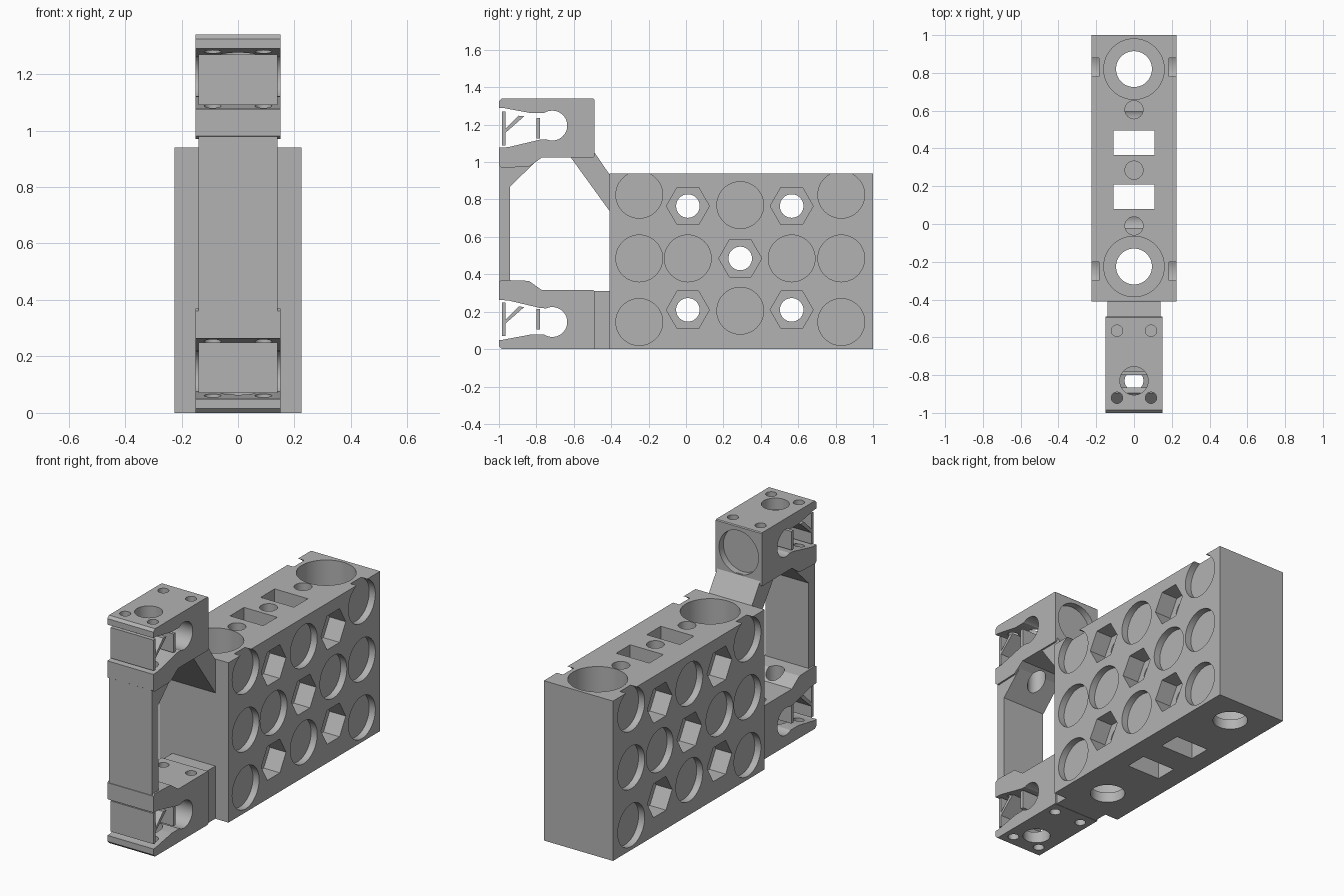
import bpy, bmesh, math

if "Cube" in bpy.data.objects:
    bpy.data.objects.remove(bpy.data.objects["Cube"], do_unlink=True)

grey = bpy.data.materials.new("plain grey")
grey.use_nodes = True
grey.diffuse_color = (0.45, 0.45, 0.45, 1)
grey.node_tree.nodes["Principled BSDF"].inputs["Base Color"].default_value = (0.45, 0.45, 0.45, 1)


def prism(name, pts, axis, a, b):
    """Extrude a flat profile along an axis from a to b."""
    place = {"x": lambda u, v, w: (w, u, v),
             "y": lambda u, v, w: (u, w, v),
             "z": lambda u, v, w: (u, v, w)}[axis]
    bm = bmesh.new()
    low = [bm.verts.new(place(u, v, a)) for u, v in pts]
    high = [bm.verts.new(place(u, v, b)) for u, v in pts]
    bm.faces.new(low)
    bm.faces.new(high)
    n = len(pts)
    for i in range(n):
        j = (i + 1) % n
        bm.faces.new((low[i], low[j], high[j], high[i]))
    bmesh.ops.recalc_face_normals(bm, faces=bm.faces)
    mesh = bpy.data.meshes.new(name)
    bm.to_mesh(mesh)
    bm.free()
    mesh.materials.append(grey)
    obj = bpy.data.objects.new(name, mesh)
    bpy.context.collection.objects.link(obj)
    return obj


def ring(u, v, r, n=48):
    return [(u + r * math.cos(math.tau * i / n), v + r * math.sin(math.tau * i / n)) for i in range(n)]


def rect(u0, u1, v0, v1):
    return [(u0, v0), (u1, v0), (u1, v1), (u0, v1)]


def carve(obj, cuts):
    """Subtract a list of (profile, axis, a, b) cuts and keep the result."""
    cutters = []
    for cut in cuts:
        cutter = prism("cutter", *cut)
        cutter.hide_render = True
        mod = obj.modifiers.new("cut", "BOOLEAN")
        mod.operation, mod.solver, mod.object = "DIFFERENCE", "EXACT", cutter
        cutters.append(cutter)
    bpy.context.view_layer.update()
    result = bpy.data.meshes.new_from_object(obj.evaluated_get(bpy.context.evaluated_depsgraph_get()))
    obj.modifiers.clear()
    obj.data = result
    for cutter in cutters:
        bpy.data.objects.remove(cutter, do_unlink=True)


# Main body with its pockets, bolt holes and bores
HALF = 0.225
body = prism("main_body", rect(-0.41, 1, 0, 0.94), "x", -HALF, HALF)
cuts = []
rounds = [(y, z) for y in (-0.25, 0.83) for z in (0.145, 0.485, 0.825)]
rounds += [(0.01, 0.485), (0.565, 0.485), (0.29, 0.205), (0.29, 0.77)]
hexes = [(y, z) for y in (0.01, 0.565) for z in (0.21, 0.765)] + [(0.29, 0.485)]
for s in (-1, 1):
    for y, z in rounds:
        cuts.append((ring(y, z, 0.125), "x", s * 0.185, s * 0.3))
    for y, z in hexes:
        cuts.append((ring(y, z, 0.115, 6), "x", s * 0.12, s * 0.3))
for y, z in hexes:
    cuts.append((ring(y, z, 0.063, 32), "x", -0.3, 0.3))
for y in (-0.225, 0.82):
    cuts.append((ring(0, y, 0.16, 64), "z", 0.06, 1))
    cuts.append((ring(0, y, 0.095), "z", -0.1, 0.2))
for y in (0.08, 0.365):
    cuts.append((rect(-0.108, 0.108, y, y + 0.13), "z", -0.1, 1))
for y in (-0.01, 0.285, 0.605):
    cuts.append((ring(0, y, 0.048, 32), "z", 0.82, 1))
carve(body, cuts)
parts = [body]

# Clip blocks: the upper one mirrors the lower one
TOP = 1.34
block_side = [(-1, 0.015), (-0.985, 0), (-0.495, 0), (-0.49, 0.005), (-0.49, 0.31), (-0.495, 0.315),
              (-0.77, 0.315), (-0.84, 0.365), (-0.985, 0.37), (-1, 0.36)]
slot_side = [(-1.1, 0.05), (-0.98, 0.05), (-0.83, 0.078), (-0.71, 0.078),
             (-0.71, 0.215), (-0.78, 0.22), (-0.95, 0.26), (-1.1, 0.27)]
for name, upper in (("lower", False), ("upper", True)):
    fz = (lambda z: TOP - z) if upper else (lambda z: z)
    flip = lambda pts: [(y, fz(z)) for y, z in pts]
    block = prism(name + "_clip_block", flip(block_side), "x", -0.15, 0.15)
    cuts = [(flip(slot_side), "x", -0.3, 0.3),
            (flip(ring(-0.715, 0.145, 0.08)), "x", -0.3, 0.3),
            (ring(0, -0.83, 0.075), "z", fz(-0.1), fz(0.15)),
            (ring(0, -0.83, 0.05), "z", fz(0.1), fz(0.5))]
    for x in (-0.09, 0.09):
        cuts.append((ring(x, -0.92, 0.03, 24), "z", fz(-0.1), fz(0.28)))
        cuts.append((ring(x, -0.565, 0.03, 24), "z", fz(-0.1), fz(0.1)))
        cuts.append((ring(x, -0.565, 0.03, 24), "z", fz(0.22), fz(0.4)))
    if upper:
        cuts.append((ring(0, 1.185, 0.128), "y", -0.53, -0.4))
    carve(block, cuts)
    parts.append(block)

    # Thin webs inside the slot
    lift = 1.02 if upper else 0
    raise_ = lambda pts: [(y, z + lift) for y, z in pts]
    parts.append(prism(name + "_front_panel", raise_(rect(-0.985, -0.965, 0.07, 0.25)), "x", -0.14, 0.14))
    parts.append(prism(name + "_inner_panel", raise_(rect(-0.8, -0.78, 0.105, 0.215)), "x", -0.14, 0.14))
    parts.append(prism(name + "_slanted_web",
                       raise_([(-0.967, 0.135), (-0.967, 0.155), (-0.895, 0.228), (-0.865, 0.225)]),
                       "x", -0.14, 0.14))

# Front column with its slanted gusset under the upper block
column = prism("front_column", [(-0.998, 0.34), (-0.94, 0.34), (-0.94, 0.87), (-0.78, 1.025),
                                (-0.85, 1.0), (-0.998, 1.0)], "x", -0.14, 0.14)
carve(column, [(ring(0, -0.83, 0.05), "z", 0.8, 1.2)])
parts.append(column)

# Links from the blocks to the body
parts.append(prism("lower_link", rect(-0.5, -0.405, 0.001, 0.31), "x", -0.14, 0.14))
parts.append(prism("upper_brace", [(-0.62, 1.03), (-0.495, 1.04), (-0.495, 1.06), (-0.41, 0.935),
                                   (-0.41, 0.74)], "x", -0.14, 0.14))

# Smooth the round walls and keep the edges sharp
bpy.ops.object.select_all(action="DESELECT")
for part in parts:
    part.select_set(True)
bpy.context.view_layer.objects.active = body
bpy.ops.object.shade_smooth_by_angle(angle=math.radians(25))
